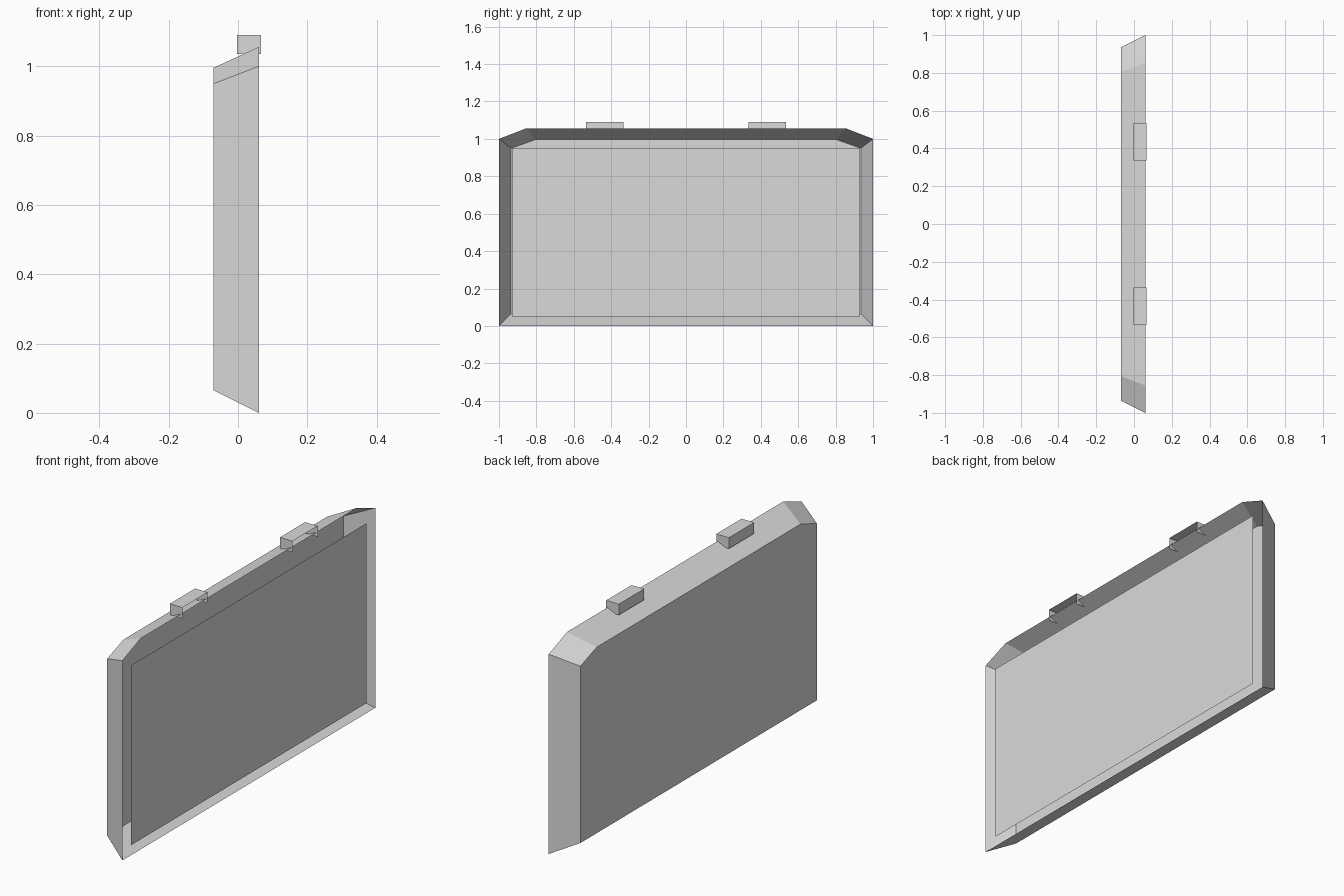
import bpy
import bmesh

cube = bpy.data.objects.get("Cube")
if cube:
    bpy.data.objects.remove(cube, do_unlink=True)

grey = bpy.data.materials.new("light_grey")
grey.use_nodes = True
colour = (0.7, 0.7, 0.7, 1)
grey.diffuse_color = colour
grey.node_tree.nodes["Principled BSDF"].inputs["Base Color"].default_value = colour


def finish(name, bm):
    mesh = bpy.data.meshes.new(name)
    bm.to_mesh(mesh)
    bm.free()
    mesh.materials.append(grey)
    obj = bpy.data.objects.new(name, mesh)
    bpy.context.collection.objects.link(obj)
    return obj


def outline(bm, x, side, bottom, shoulder, top, top_side):
    """Rectangle in the yz plane with clipped upper corners."""
    half = [(side, bottom), (side, shoulder), (top_side, top)]
    points = half + [(-y, z) for y, z in reversed(half)]
    return [bm.verts.new((x, y, z)) for y, z in points]


# Shallow tray: flared walls, closed on one side and open on the other
bm = bmesh.new()
rim = outline(bm, 0.06, 1.0, 0.0, 1.0, 1.056, 0.855)
base = outline(bm, -0.07, 0.935, 0.065, 0.95, 0.996, 0.805)
bm.faces.new(list(reversed(base)))
for i in range(len(rim)):
    j = (i + 1) % len(rim)
    bm.faces.new((rim[i], base[i], base[j], rim[j]))
finish("tray", bm)

# Flat screen panel level with the rim
bm = bmesh.new()
corners = [(-0.93, 0.05), (0.93, 0.05), (0.93, 0.95), (-0.93, 0.95)]
bm.faces.new([bm.verts.new((0.06, y, z)) for y, z in corners])
finish("panel", bm)

# Two clips on the top edge, open at the front and underneath
for name, y in (("right_clip", -0.435), ("left_clip", 0.435)):
    bm = bmesh.new()
    bmesh.ops.create_cube(bm, size=1)
    bmesh.ops.scale(bm, vec=(0.07, 0.2, 0.055), verts=bm.verts)
    bmesh.ops.translate(bm, vec=(0.032, y, 1.0625), verts=bm.verts)
    bm.normal_update()
    opened = [f for f in bm.faces if f.normal.x > 0.5 or f.normal.z < -0.5]
    bmesh.ops.delete(bm, geom=opened, context="FACES")
    finish(name, bm)
